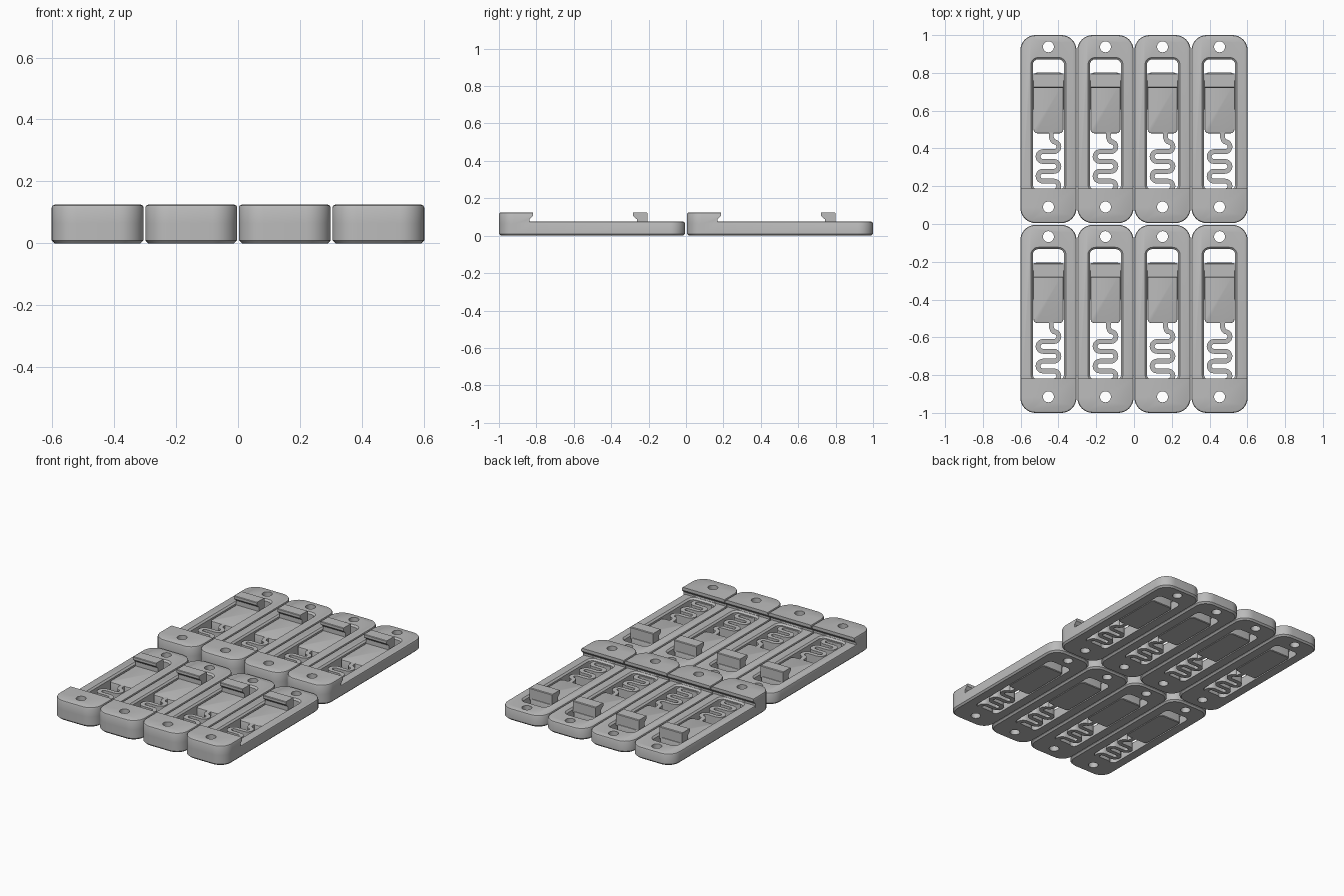
import bpy, bmesh, math
from mathutils import Vector

if "Cube" in bpy.data.objects:
    bpy.data.objects.remove(bpy.data.objects["Cube"])

grey = bpy.data.materials.new("plain grey")
grey.use_nodes = True
grey.diffuse_color = (0.5, 0.5, 0.5, 1)
grey.node_tree.nodes["Principled BSDF"].inputs["Base Color"].default_value = grey.diffuse_color

WIDTH, LENGTH = 0.297, 0.995
BASE_TOP, HEAD_TOP, SOFT = 0.075, 0.125, 0.01


def finish(name, bm):
    bmesh.ops.recalc_face_normals(bm, faces=bm.faces)
    mesh = bpy.data.meshes.new(name)
    bm.to_mesh(mesh)
    bm.free()
    mesh.materials.append(grey)
    obj = bpy.data.objects.new(name, mesh)
    bpy.context.collection.objects.link(obj)
    return obj


def rounded(half_width, y0, y1, r, inset=0, steps=8):
    """Rounded rectangle outline, shrunk by inset."""
    hw, y0, y1 = half_width - inset, y0 + inset, y1 - inset
    r = max(r - inset, 0.002)
    pts = []
    for k, (cx, cy) in enumerate([(hw - r, y1 - r), (r - hw, y1 - r),
                                  (r - hw, y0 + r), (hw - r, y0 + r)]):
        for i in range(steps + 1):
            a = (k + i / steps) * math.pi / 2
            pts.append((cx + r * math.cos(a), cy + r * math.sin(a)))
    return pts


def loft(name, layers):
    """Closed solid through (outline, z) layers."""
    bm = bmesh.new()
    rings = [[bm.verts.new((x, y, z)) for x, y in outline] for outline, z in layers]
    n = len(rings[0])
    for low, high in zip(rings, rings[1:]):
        for i in range(n):
            j = (i + 1) % n
            bm.faces.new((low[i], low[j], high[j], high[i]))
    bm.faces.new(rings[0])
    bm.faces.new(rings[-1])
    return finish(name, bm)


def slab(name, outline, top):
    """Rounded slab with softened top and bottom rims."""
    hw, y0, y1, r, soft = outline
    return loft(name, [(rounded(hw, y0, y1, r, soft), 0),
                       (rounded(hw, y0, y1, r), soft),
                       (rounded(hw, y0, y1, r), top - soft),
                       (rounded(hw, y0, y1, r, soft * 0.3), top - soft * 0.3),
                       (rounded(hw, y0, y1, r, soft), top)])


def side_profile(name, pts, half_width):
    """Side outline (y, z) extruded across x."""
    bm = bmesh.new()
    face = bm.faces.new([bm.verts.new((-half_width, y, z)) for y, z in pts])
    ext = bmesh.ops.extrude_face_region(bm, geom=[face])
    for v in ext["geom"]:
        if isinstance(v, bmesh.types.BMVert):
            v.co.x = half_width
    return finish(name, bm)


def combine(target, tool, operation):
    mod = target.modifiers.new(operation.lower(), "BOOLEAN")
    mod.operation, mod.solver, mod.object = operation, "EXACT", tool
    graph = bpy.context.evaluated_depsgraph_get()
    mesh = bpy.data.meshes.new_from_object(target.evaluated_get(graph))
    target.modifiers.clear()
    target.data = mesh
    bpy.data.objects.remove(tool)


# Frame: low base plus a raised head with an undercut lip
outer = (WIDTH / 2, 0, LENGTH, 0.08, SOFT)
frame = slab("frame", outer, BASE_TOP)
head = slab("head", outer, HEAD_TOP)
lip = [(-0.1, -0.1), (0.164, -0.1), (0.164, 0.088), (0.182, 0.106), (0.182, 0.2), (-0.1, 0.2)]
combine(head, side_profile("head_limit", lip, 0.3), "INTERSECT")
combine(frame, head, "UNION")

# Window with a flared top rim
window = (0.083, 0.175, 0.867, 0.03)
combine(frame, loft("window_cutter", [(rounded(*window, inset=i), z) for i, z in
                                      [(0, -0.1), (0, 0.065), (-0.02, 0.085)]]), "DIFFERENCE")

# Screw holes at both ends
for y in (0.085, 0.933):
    circle = rounded(0.029, y - 0.029, y + 0.029, 0.0289)
    combine(frame, loft("hole_cutter", [(circle, -0.1), (circle, 0.3)]), "DIFFERENCE")

# Slider plate with side tongues and a raised hook
slider = slab("slider", (0.079, 0.475, 0.797, 0.022, 0.004), 0.06)
tongue = rounded(0.083, 0.6, 0.755, 0.003)
combine(slider, loft("tongue", [(tongue, 0.02), (tongue, 0.04)]), "UNION")
hook = [(0.737, 0.05), (0.737, 0.088), (0.716, 0.106), (0.716, 0.122), (0.719, 0.125),
        (0.789, 0.125), (0.793, 0.121), (0.793, 0.05)]
combine(slider, side_profile("hook", hook, 0.079), "UNION")

# Meander spring: centre line widened into a ribbon and given height
pitch, reach, rows = 0.052, 0.029, 6
path = [Vector((0.015, 0.49)), Vector((0.015, 0.455)), Vector((0.022, 0.437))]
for row in range(rows):
    side = 1 if row % 2 == 0 else -1
    y = 0.404 - row * pitch
    for i in range(11):
        a = math.pi * (0.5 - i / 10)
        path.append(Vector((side * (reach + pitch / 2 * math.cos(a)), y + pitch / 2 * math.sin(a))))
path = [p for p in path if p.y > 0.15]
bm = bmesh.new()
sections = []
for i, p in enumerate(path):
    along = (path[min(i + 1, len(path) - 1)] - path[max(i - 1, 0)]).normalized()
    across = Vector((-along.y, along.x)) * 0.013
    sections.append([bm.verts.new((*(p + across * s), z))
                     for s, z in ((-1, 0), (1, 0), (1, 0.06), (-1, 0.06))])
for a, b in zip(sections, sections[1:]):
    for k in range(4):
        bm.faces.new((a[k], a[k - 1], b[k - 1], b[k]))
bm.faces.new(sections[0])
bm.faces.new(sections[-1])
spring = finish("spring", bm)

# Shade each part, then lay out eight clips in two rows of four
for part in (frame, slider, spring):
    bpy.ops.object.select_all(action="DESELECT")
    part.select_set(True)
    bpy.context.view_layer.objects.active = part
    bpy.ops.object.shade_smooth_by_angle(angle=math.radians(30))
    name, first = part.name, True
    for row, y in enumerate((-1.0, 0.005)):
        for col in range(4):
            obj = part if first else bpy.data.objects.new(name, part.data)
            if not first:
                bpy.context.collection.objects.link(obj)
            first = False
            obj.name = f"{name}_{row + 1}_{col + 1}"
            obj.location = ((col - 1.5) * 0.302, y, 0)
